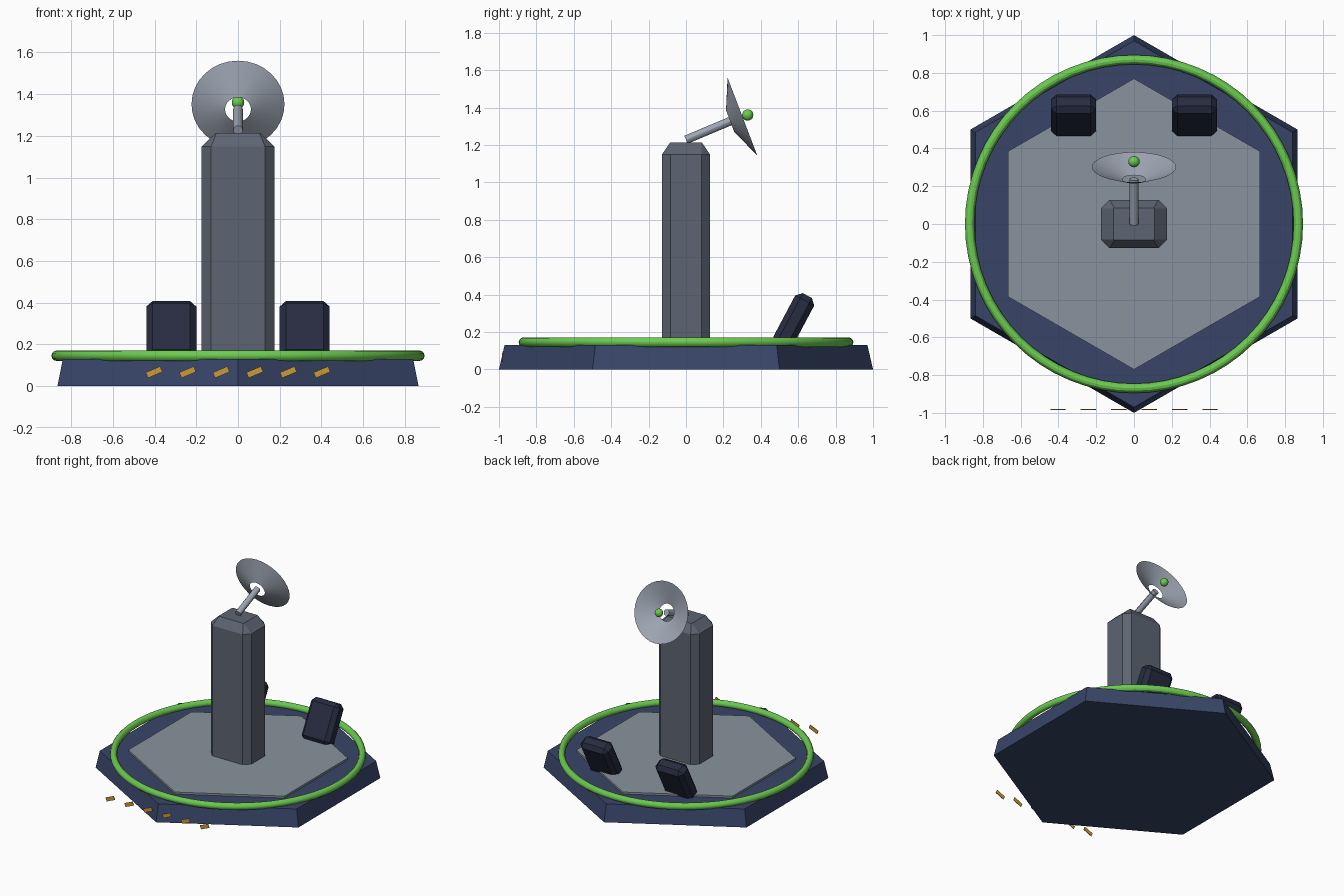
import bpy, bmesh, math
from mathutils import Vector, Matrix

if "Cube" in bpy.data.objects:
    bpy.data.objects.remove(bpy.data.objects["Cube"])


def material(name, rgb):
    m = bpy.data.materials.new(name)
    m.diffuse_color = (*rgb, 1)
    m.use_nodes = True
    m.node_tree.nodes["Principled BSDF"].inputs["Base Color"].default_value = m.diffuse_color
    return m


NAVY = material("navy", (0.04, 0.06, 0.14))
DARK = material("dark_navy", (0.02, 0.025, 0.05))
GREEN = material("green", (0.15, 0.6, 0.08))
AMBER = material("amber", (0.6, 0.32, 0.04))
PLATE = material("plate_grey", (0.25, 0.29, 0.34))
STEEL = material("steel", (0.11, 0.13, 0.17))
LIGHT = material("light_steel", (0.34, 0.38, 0.45))


def finish(name, mat, smooth=False):
    o = bpy.context.object
    o.name = name
    o.data.materials.append(mat)
    if smooth:
        bpy.ops.object.shade_smooth_by_angle()
    return o


def hexagon(name, r1, r2, z0, z1, mat):
    # six-sided slab with corners on the y axis
    bpy.ops.mesh.primitive_cone_add(vertices=6, radius1=r1, radius2=r2, depth=z1 - z0,
                                    location=(0, 0, (z0 + z1) / 2))
    return finish(name, mat)


def box(name, size, loc, rot, mat, bevel=0):
    bpy.ops.mesh.primitive_cube_add(size=1, location=loc, rotation=rot)
    o = finish(name, mat)
    o.data.transform(Matrix.Diagonal((*size, 1)))
    if bevel:
        b = o.modifiers.new("bevel", 'BEVEL')
        b.width, b.segments = bevel, 1
    return o


# Platform and light ring
hexagon("base", 1.0, 0.97, 0, 0.13, NAVY)
hexagon("deck_plate", 0.77, 0.77, 0.10, 0.145, PLATE)
bpy.ops.mesh.primitive_torus_add(major_radius=0.87, minor_radius=0.025, major_segments=64,
                                 minor_segments=12, location=(0, 0, 0.146))
finish("light_ring", GREEN, True)

# Tower: chamfered column rising to a smaller flat top
bm = bmesh.new()


def octagon(hx, hy, c, z):
    pts = []
    for sx, sy in ((1, 1), (-1, 1), (-1, -1), (1, -1)):
        pair = [(sx * hx, sy * (hy - c), z), (sx * (hx - c), sy * hy, z)]
        pts += pair if sx * sy > 0 else pair[::-1]
    return [bm.verts.new(p) for p in pts]


rings = [octagon(0.174, 0.128, 0.045, 0.13), octagon(0.174, 0.128, 0.045, 1.15),
         octagon(0.108, 0.085, 0.004, 1.213)]
for a, b in zip(rings, rings[1:]):
    for i in range(8):
        j = (i + 1) % 8
        bm.faces.new((a[i], a[j], b[j], b[i]))
bm.faces.new(rings[0][::-1])
bm.faces.new(rings[-1])
mesh = bpy.data.meshes.new("tower")
bm.to_mesh(mesh)
bm.free()
mesh.materials.append(STEEL)
bpy.context.collection.objects.link(bpy.data.objects.new("tower", mesh))

# Leaning consoles
for side, x in (("left", -0.32), ("right", 0.32)):
    box(side + "_console", (0.24, 0.115, 0.31), (x, 0.576, 0.258),
        (math.radians(-28), 0, 0), DARK, 0.03)

# Warning stripes along the front
for i in range(6):
    box(f"warning_stripe_{i + 1}", (0.076, 0.004, 0.029), ((i - 2.5) * 0.161, -0.982, 0.067),
        (0, -0.4, 0), AMBER)

# Dish assembly, aligned to one tilted axis
axis = Vector((0, 0.934, 0.356)).normalized()
tilt = axis.to_track_quat('Z', 'Y').to_euler()
start, hub = Vector((0, 0.0, 1.228)), Vector((0, 0.238, 1.328))
arm = hub - start
bpy.ops.mesh.primitive_cylinder_add(vertices=12, radius=0.023, depth=arm.length,
                                    location=(start + hub) / 2,
                                    rotation=arm.to_track_quat('Z', 'Y').to_euler())
finish("dish_arm", LIGHT, True)
bpy.ops.mesh.primitive_cone_add(vertices=32, radius1=0.062, radius2=0.223, depth=0.07,
                                end_fill_type='NOTHING', location=hub + axis * 0.033,
                                rotation=tilt)
finish("dish", LIGHT, True)
bpy.ops.mesh.primitive_uv_sphere_add(segments=16, ring_count=10, radius=0.03,
                                     location=(0, 0.33, 1.36))
finish("dish_receiver", GREEN, True)
